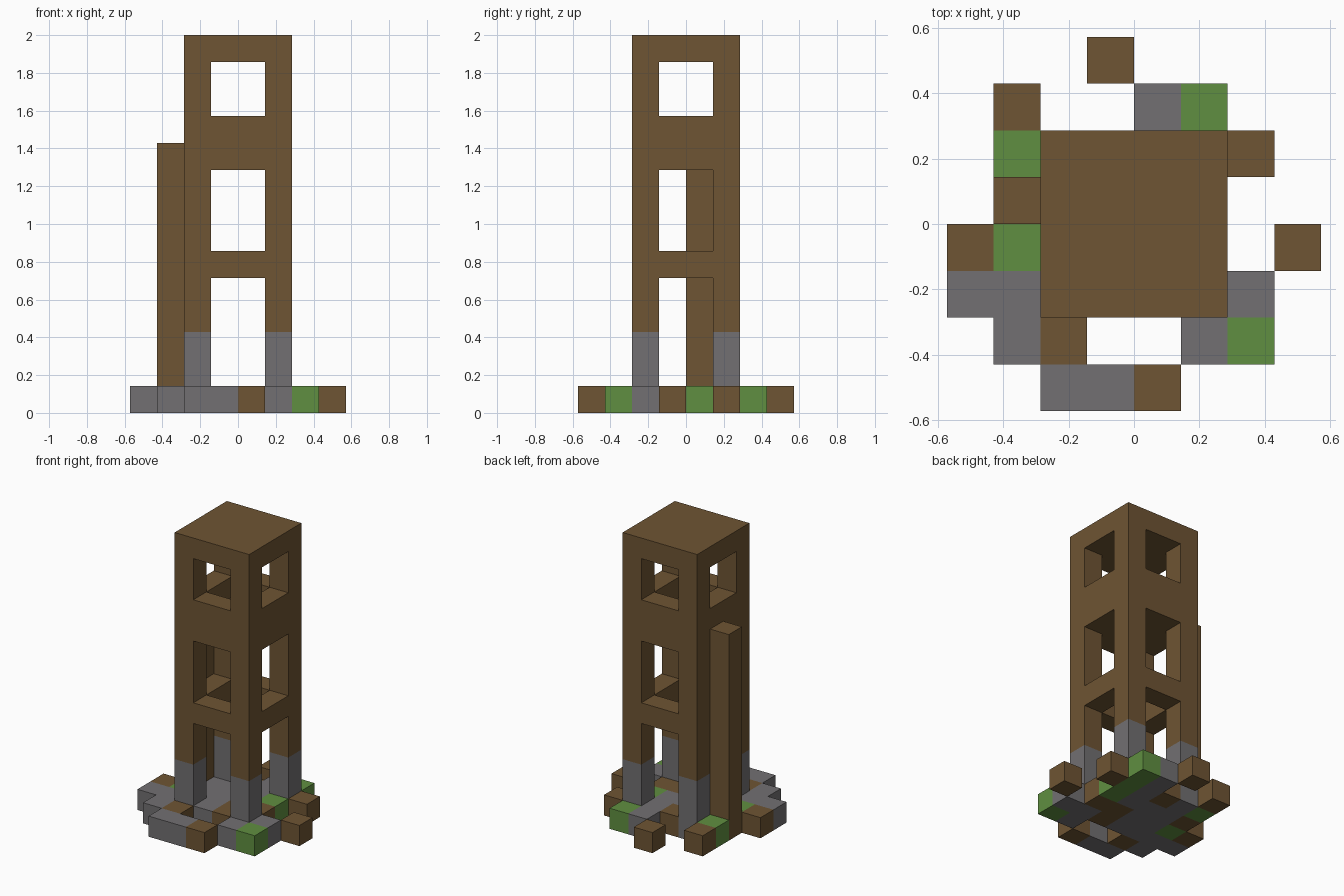
import bpy
import bmesh
from mathutils import Vector

if "Cube" in bpy.data.objects:
    bpy.data.objects.remove(bpy.data.objects["Cube"], do_unlink=True)

U = 1 / 7  # edge of one block


def material(name, rgb):
    mat = bpy.data.materials.new(name)
    mat.use_nodes = True
    mat.diffuse_color = (*rgb, 1)
    mat.node_tree.nodes["Principled BSDF"].inputs["Base Color"].default_value = (*rgb, 1)
    return mat


MATERIALS = {
    "b": material("brown_wood", (0.156, 0.089, 0.033)),
    "s": material("grey_stone", (0.168, 0.162, 0.168)),
    "g": material("green_moss", (0.117, 0.275, 0.052)),
}
KEYS = list(MATERIALS)
blocks = {}  # block position -> (part name, colour key)


def fill(part, colour, xs, ys, zs):
    for x in range(*xs):
        for y in range(*ys):
            for z in range(*zs):
                blocks[x, y, z] = (part, colour)


# Ragged ground layer, drawn from back to front
GROUND = [
    "...b....",
    ".b..sg..",
    ".gsbsgb.",
    ".bsssg..",
    "bgssbb.b",
    "ssssbss.",
    ".sb..sg.",
    "..ssb...",
]
for row, line in enumerate(GROUND):
    for col, key in enumerate(line):
        if key in MATERIALS:
            blocks[col - 4, 3 - row, 0] = ("ground_layer", key)

# Four corner posts on stone footings
for x in (-2, 1):
    for y in (-2, 1):
        fill("stone_footings", "s", (x, x + 1), (y, y + 1), (1, 3))
        fill("corner_posts", "b", (x, x + 1), (y, y + 1), (3, 14))


# Ring beams between the openings
def ring(part, zs):
    for a in (-2, 1):
        fill(part, "b", (a, a + 1), (-2, 2), zs)
        fill(part, "b", (-2, 2), (a, a + 1), zs)


ring("lower_ring_beam", (5, 6))
ring("upper_ring_beam", (9, 11))

# Upper floor, roof and the side pillar
fill("upper_floor", "b", (-1, 1), (-1, 1), (9, 10))
fill("roof", "b", (-2, 2), (-2, 2), (13, 14))
fill("side_pillar", "b", (-3, -2), (0, 1), (0, 10))


# Turn each part into a mesh of its exposed block faces
def build(part):
    bm = bmesh.new()
    for cell, (name, key) in blocks.items():
        if name != part:
            continue
        centre = Vector(cell) + Vector((0.5, 0.5, 0.5))
        for axis in range(3):
            for sign in (-1, 1):
                n = Vector((0, 0, 0))
                n[axis] = sign
                if tuple(int(c + d) for c, d in zip(cell, n)) in blocks:
                    continue
                u = Vector((0, 0, 0))
                u[(axis + 1) % 3] = 0.5
                v = n.cross(u)
                mid = centre + n / 2
                corners = (mid - u - v, mid + u - v, mid + u + v, mid - u + v)
                face = bm.faces.new([bm.verts.new(p * U) for p in corners])
                face.material_index = KEYS.index(key)
    bmesh.ops.remove_doubles(bm, verts=bm.verts, dist=U / 100)
    mesh = bpy.data.meshes.new(part)
    bm.to_mesh(mesh)
    bm.free()
    for mat in MATERIALS.values():
        mesh.materials.append(mat)
    bpy.context.collection.objects.link(bpy.data.objects.new(part, mesh))


for part in dict.fromkeys(name for name, _ in blocks.values()):
    build(part)
